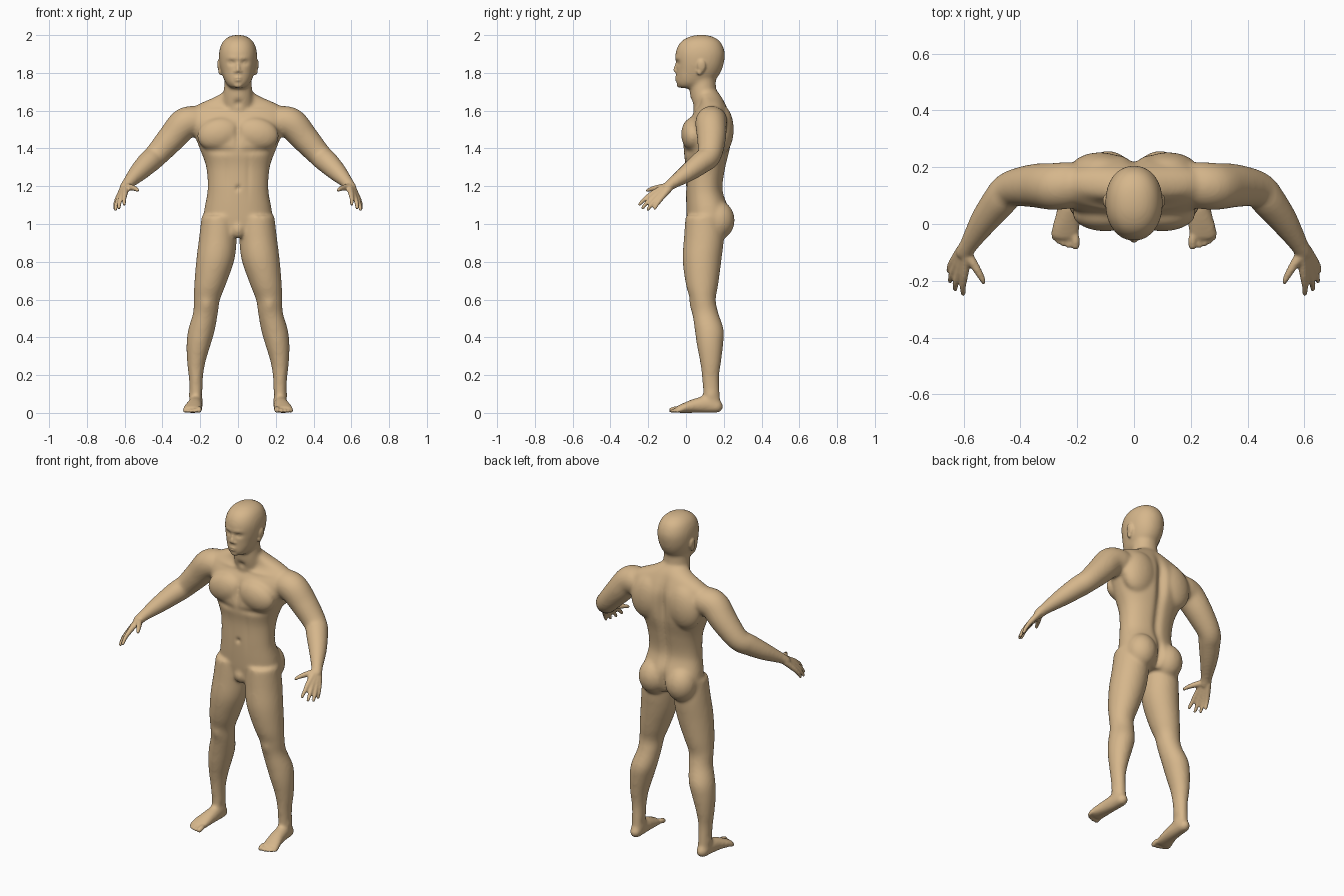
import bpy, bmesh, math
from mathutils import Vector, Matrix


def catmull(a, b, c, d, t):
    return [0.5 * (2 * q + (r - p) * t + (2 * p - 5 * q + 4 * r - s) * t * t
                   + (3 * q - p - 3 * r + s) * t ** 3) for p, q, r, s in zip(a, b, c, d)]


def loft(bm, keys, axis=None, ref=(0, 0, 1), sides=(1, -1), n=28, sub=5, p=2.0, cap=True):
    """Smooth closed tube through (x, y, z, width radius, depth radius) sections."""
    pts = [keys[0]] + list(keys) + [keys[-1]]
    path = []
    for i in range(len(keys) - 1):
        path += [catmull(*pts[i:i + 4], k / sub) for k in range(sub)]
    path.append(list(keys[-1]))
    cen = [Vector(q[:3]) for q in path]
    sections = []
    last = len(path) - 1
    for i, q in enumerate(path):
        t = Vector(axis) if axis else (cen[min(i + 1, last)] - cen[max(i - 1, 0)]).normalized()
        sections.append((cen[i], t, q[3], q[4]))
    if cap:  # rounded ends
        def dome(sec, sign):
            c, t, a, b = sec
            return [(c + t * sign * min(a, b) * math.sin(f), t, a * math.cos(f), b * math.cos(f))
                    for f in (0.4, 0.8, 1.15, 1.45)]
        sections = dome(sections[0], -1)[::-1] + sections + dome(sections[-1], 1)
    for s in sides:
        rings = []
        for c, t, a, b in sections:
            u = Vector(ref).cross(t).normalized()
            w = t.cross(u)
            ring = []
            for k in range(n):
                f = 2 * math.pi * k / n
                cu = math.copysign(abs(math.cos(f)) ** (2 / p), math.cos(f))
                cw = math.copysign(abs(math.sin(f)) ** (2 / p), math.sin(f))
                v = c + u * a * cu + w * b * cw
                ring.append(bm.verts.new((v.x * s, v.y, v.z)))
            rings.append(ring)
        for r0, r1 in zip(rings, rings[1:]):
            for k in range(n):
                bm.faces.new((r0[k], r0[(k + 1) % n], r1[(k + 1) % n], r1[k]))
        bm.faces.new(rings[0][::-1])
        bm.faces.new(rings[-1])


def blob(bm, c, r, rot=0.0):
    """Ellipsoid, mirrored when it is off centre."""
    for s in ((1, -1) if c[0] else (1,)):
        m = (Matrix.Translation((c[0] * s, c[1], c[2])) @ Matrix.Rotation(rot * s, 4, 'Y')
             @ Matrix.Diagonal((*r, 1)))
        bmesh.ops.create_uvsphere(bm, u_segments=24, v_segments=16, radius=1, matrix=m)


def push(bm, c, r, off):
    """Soft mirrored sculpting stroke."""
    for v in bm.verts:
        d = (((abs(v.co.x) - c[0]) / r[0]) ** 2 + ((v.co.y - c[1]) / r[1]) ** 2
             + ((v.co.z - c[2]) / r[2]) ** 2)
        if d < 6:
            g = math.exp(-d)
            v.co += Vector((math.copysign(off[0], v.co.x), off[1], off[2])) * g


def fuse(bm, name, voxel, smooth):
    """Merge overlapping volumes into one skin."""
    bmesh.ops.recalc_face_normals(bm, faces=bm.faces)
    me = bpy.data.meshes.new(name)
    bm.to_mesh(me)
    bm.free()
    ob = bpy.data.objects.new(name, me)
    bpy.context.scene.collection.objects.link(ob)
    m = ob.modifiers.new("fuse", 'REMESH')
    m.mode, m.voxel_size = 'VOXEL', voxel
    m = ob.modifiers.new("soften", 'SMOOTH')
    m.factor, m.iterations = 0.5, smooth
    dg = bpy.context.evaluated_depsgraph_get()
    out = bpy.data.meshes.new_from_object(ob.evaluated_get(dg))
    bpy.data.objects.remove(ob)
    return out


Z, Y = (0, 0, 1), (0, 1, 0)
bm = bmesh.new()
# torso
loft(bm, [(0, .11, .95, .15, .085), (0, .12, 1.0, .182, .11), (0, .115, 1.08, .175, .11),
          (0, .098, 1.18, .158, .095), (0, .105, 1.30, .165, .103), (0, .11, 1.40, .20, .122),
          (0, .118, 1.48, .232, .122), (0, .13, 1.55, .26, .108), (0, .137, 1.60, .25, .085),
          (0, .14, 1.635, .20, .066), (0, .13, 1.67, .12, .058), (0, .11, 1.70, .07, .055)],
     Z, Y, sides=(1,), n=48, p=2.25, cap=False)
blob(bm, (.10, .035, 1.475), (.115, .058, .085), .2)     # chest
blob(bm, (.12, .185, 1.50), (.105, .065, .13), -.2)      # shoulder blades
blob(bm, (.092, .17, 1.02), (.085, .085, .10))           # buttocks
blob(bm, (0, .03, .97), (.035, .032, .045))              # groin
# neck and head
loft(bm, [(0, .125, 1.60, .09, .08), (0, .10, 1.66, .078, .072), (0, .09, 1.71, .072, .068),
          (0, .09, 1.77, .068, .065)], Z, Y, sides=(1,), cap=False)
loft(bm, [(0, .005, 1.722, .034, .04), (0, .035, 1.745, .06, .083), (0, .055, 1.775, .075, .106),
          (0, .067, 1.81, .087, .117), (0, .073, 1.85, .096, .124), (0, .075, 1.90, .098, .128),
          (0, .076, 1.94, .09, .117), (0, .078, 1.97, .073, .095), (0, .08, 1.99, .045, .058),
          (0, .08, 1.998, .015, .02)], Z, Y, sides=(1,), n=40, p=2.15, cap=False)
# arms
loft(bm, [(.23, .137, 1.545, .08, .078), (.285, .132, 1.53, .08, .08), (.352, .135, 1.455, .074, .072),
          (.435, .123, 1.362, .061, .06), (.475, .08, 1.325, .058, .057), (.53, .008, 1.27, .047, .046),
          (.58, -.07, 1.217, .031, .029), (.60, -.105, 1.19, .031, .024)])
# legs
loft(bm, [(.10, .095, 1.04, .09, .095), (.106, .095, .93, .097, .103), (.12, .085, .81, .098, .10),
          (.148, .085, .68, .081, .083), (.165, .09, .60, .067, .065), (.172, .102, .53, .063, .066),
          (.193, .123, .44, .068, .074), (.209, .127, .36, .061, .067), (.221, .13, .27, .046, .053),
          (.223, .13, .19, .035, .043), (.222, .134, .11, .032, .042), (.222, .135, .05, .033, .045)],
     Z, Y, cap=False)
# feet
loft(bm, [(.223, .163, .034, .031, .032), (.225, .11, .044, .035, .043), (.231, .04, .037, .041, .035),
          (.241, -.02, .024, .05, .022), (.243, -.045, .018, .048, .015)], (0, -1, 0), Z)
core = fuse(bm, "core", .01, 8)

bm = bmesh.new()
bm.from_mesh(core)
bm.normal_update()
for v in bm.verts:
    v.co += v.normal * .003
# muscle and face relief
for c, r, off in [
        ((0, .25, 1.48), (.028, .08, .14), (0, -.028, 0)),       # spine groove
        ((0, .21, 1.22), (.025, .06, .15), (0, -.014, 0)),
        ((0, .25, 1.0), (.018, .08, .08), (0, -.03, 0)),         # buttock cleft
        ((0, -.02, 1.48), (.015, .05, .07), (0, .012, 0)),       # breastbone
        ((.10, -.01, 1.385), (.08, .04, .018), (0, .008, 0)),    # under chest
        ((0, 0, 1.19), (.011, .03, .013), (0, .014, 0)),         # navel
        ((.055, .0, 1.26), (.012, .04, .10), (0, .004, 0)),      # sides of abdomen
        ((.10, .035, 1.605), (.07, .04, .010), (0, -.006, 0)),   # collarbone
        ((0, .03, 1.64), (.02, .04, .018), (0, .012, 0)),        # throat hollow
        ((.166, .03, .57), (.03, .04, .035), (0, -.008, 0)),     # kneecap
        ((.222, .13, .095), (.06, .022, .02), (.005, 0, 0)),     # ankle bone
        ((.034, -.045, 1.854), (.02, .03, .012), (0, .012, 0)),  # eye socket
        ((.03, -.045, 1.878), (.03, .03, .009), (0, -.005, 0)),  # brow
        ((.05, -.02, 1.785), (.02, .03, .02), (-.004, .004, 0))]:  # cheek hollow
    push(bm, c, r, off)
# nose, eyes, lips, chin, ears
loft(bm, [(0, -.043, 1.868, .008, .008), (0, -.05, 1.84, .009, .01), (0, -.057, 1.815, .012, .011)],
     sides=(1,), ref=Y, n=14)
blob(bm, (.012, -.05, 1.808), (.010, .011, .008))
blob(bm, (.033, -.029, 1.855), (.014, .013, .010))
blob(bm, (0, -.047, 1.774), (.024, .012, .006))
blob(bm, (0, -.046, 1.762), (.021, .012, .006))
blob(bm, (0, -.033, 1.735), (.024, .016, .014))
blob(bm, (.100, .082, 1.835), (.009, .022, .034), .15)
blob(bm, (.094, .072, 1.805), (.010, .014, .018), .15)
# fingers, each running from the wrist through its knuckle
for wrist, knuckle, mid, tip in [
        ((.590, -.105, 1.200), (.598, -.180, 1.160), (.603, -.220, 1.130), (.602, -.246, 1.104)),
        ((.597, -.100, 1.195), (.614, -.165, 1.150), (.627, -.205, 1.115), (.630, -.229, 1.085)),
        ((.603, -.095, 1.190), (.627, -.147, 1.143), (.643, -.180, 1.107), (.648, -.202, 1.077)),
        ((.607, -.090, 1.187), (.635, -.128, 1.140), (.648, -.150, 1.110), (.653, -.165, 1.083))]:
    loft(bm, [(*wrist, .019, .019), (*knuckle, .0145, .0145), (*mid, .0115, .0115), (*tip, .009, .009)], n=14)
# thumbs
loft(bm, [(.590, -.105, 1.197, .02, .02), (.563, -.145, 1.193, .016, .016),
          (.542, -.180, 1.186, .0125, .0125), (.530, -.204, 1.178, .009, .009)], n=14)
# toes
for x, y, r in [(.206, -.076, .0145), (.230, -.076, .0105), (.249, -.070, .010),
                (.267, -.061, .0095), (.282, -.048, .009)]:
    loft(bm, [(x * .7 + .072, -.015, .018, r, r), (x, y + .025, r + .007, r, r), (x, y, r, r, r)], n=14)
skin = fuse(bm, "skin", .0062, 3)

body = bpy.data.objects.new("human_body", skin)
bpy.context.scene.collection.objects.link(body)
skin.shade_smooth()
mat = bpy.data.materials.new("tan")
mat.diffuse_color = (.67, .47, .26, 1)
skin.materials.clear()
skin.materials.append(mat)
